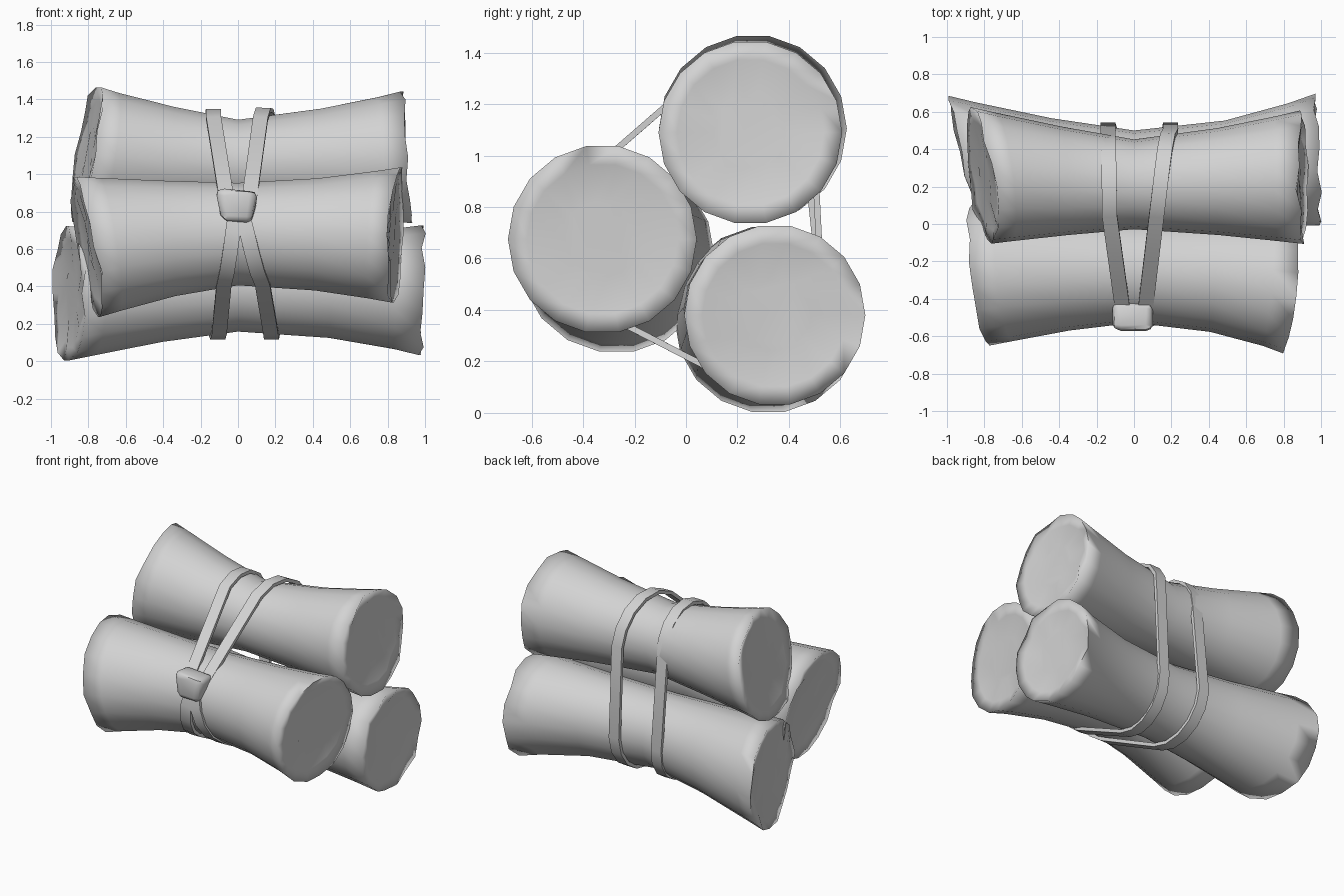
import bpy, bmesh, math, random
from mathutils import Vector

random.seed(4)
if "Cube" in bpy.data.objects:
    bpy.data.objects.remove(bpy.data.objects["Cube"])

grey = bpy.data.materials.new("plain_grey")
grey.use_nodes = True
grey.diffuse_color = (0.65, 0.65, 0.65, 1)
grey.node_tree.nodes["Principled BSDF"].inputs["Base Color"].default_value = grey.diffuse_color

SIDES = 18


def finish(name, bm, angle):
    bmesh.ops.recalc_face_normals(bm, faces=bm.faces)
    mesh = bpy.data.meshes.new(name)
    bm.to_mesh(mesh)
    bm.free()
    mesh.materials.append(grey)
    obj = bpy.data.objects.new(name, mesh)
    bpy.context.collection.objects.link(obj)
    bpy.ops.object.select_all(action="DESELECT")
    obj.select_set(True)
    bpy.context.view_layer.objects.active = obj
    bpy.ops.object.shade_smooth_by_angle(angle=math.radians(angle))
    return obj


def bridge(bm, a, b):
    n = len(a)
    for i in range(n):
        bm.faces.new((a[i], a[(i + 1) % n], b[(i + 1) % n], b[i]))


def log(name, left, mid, right):
    """Waisted log; ends hold x, y, z, radius, the cut's slope over y and z, and the flare."""
    bm = bmesh.new()

    def ring(t, scale=1.0, recess=0.0, wobble=0.0):
        end = left if t < 0 else right
        f = abs(t) ** end[6]
        y, z, r = (m + (e - m) * f for m, e in zip(mid, end[1:4]))
        verts = []
        for i in range(SIDES):
            a = math.tau * i / SIDES
            dy, dz = r * scale * math.cos(a), r * scale * math.sin(a)
            x = (end[0] + end[4] * dy + end[5] * dz) * abs(t)
            x -= math.copysign(recess, t) + random.uniform(-wobble, wobble)
            verts.append(bm.verts.new((x, y + dy, z + dz)))
        return verts

    rings = [ring(t) for t in (-0.85, -0.45, 0, 0.5, 0.85)]
    rings = [ring(-1, wobble=0.014)] + rings + [ring(1, wobble=0.014)]
    for a, b in zip(rings, rings[1:]):
        bridge(bm, a, b)
    # Slightly hollow, uneven cut ends that shade softly into the sides
    for t, rim in ((-1, rings[0]), (1, rings[-1])):
        inner = ring(t, 0.8, 0.015, 0.01)
        core = ring(t, 0.4, 0.022, 0.004)
        bridge(bm, rim, inner)
        bridge(bm, inner, core)
        bm.faces.new(core)
    return finish(name, bm, 120)


TOP, FRONT, BACK = (0.212, 1.055, 0.24), (-0.25, 0.68, 0.278), (0.245, 0.41, 0.255)
log("top_log", (-0.82, 0.26, 1.105, 0.365, -0.15, 0.18, 1.15), TOP,
    (0.9, 0.25, 1.09, 0.357, -0.02, -0.06, 1.35))
log("front_log", (-0.805, -0.27, 0.612, 0.38, -0.12, -0.18, 1.35), FRONT,
    (0.845, -0.325, 0.675, 0.367, 0.1, 0.06, 1.75))
log("back_log", (-0.91, 0.32, 0.363, 0.365, -0.24, 0.0, 1.3), BACK,
    (0.98, 0.345, 0.38, 0.352, -0.04, 0.02, 1.9))


def arc(log_mid, start, stop, gap_start, gap_stop, steps):
    y, z, r = log_mid
    points = []
    for i in range(steps + 1):
        f = i / steps
        a = math.radians(start + (stop - start) * f)
        reach = r + gap_start + (gap_stop - gap_start) * f
        points.append((y + reach * math.cos(a), z + reach * math.sin(a)))
    return points


def strap(name, side, x_top, x_back, x_low, back_gap):
    """Flat strap from the knot, over the bundle and back to the knot."""
    over = arc(TOP, 125, 0, 0.055, back_gap, 5)
    under = arc(BACK, 0, -115, 0.03, 0.026, 5)
    front = arc(FRONT, -115, -205, 0.016, 0.016, 4)
    path = [(side * 0.06, -0.46, 0.86)]
    path += [(x_top + (x_back - x_top) * i / 5, *p) for i, p in enumerate(over)]
    path += [(x_back + (x_low - x_back) * i / 5, *p) for i, p in enumerate(under)]
    path += [(x_low * (0.75 - 0.16 * i), *p) for i, p in enumerate(front)]
    path = [Vector(p) for p in path]
    bm = bmesh.new()
    rows = []
    for i, p in enumerate(path):
        tangent = (path[min(i + 1, len(path) - 1)] - path[max(i - 1, 0)]).normalized()
        out = tangent.cross(Vector((1, 0, 0))).normalized()
        across = tangent.cross(out)
        corners = ((-1, -1), (1, -1), (1, 1), (-1, 1))
        rows.append([bm.verts.new(p + across * 0.04 * u + out * 0.012 * v) for u, v in corners])
    for a, b in zip(rows, rows[1:]):
        bridge(bm, a, b)
    bm.faces.new(rows[0])
    bm.faces.new(rows[-1])
    return finish(name, bm, 40)


strap("right_strap", -1, -0.13, -0.14, -0.1, 0.01)
strap("left_strap", 1, 0.12, 0.195, 0.175, 0.045)

# Lumpy knot, narrower at the bottom
bm = bmesh.new()
bmesh.ops.create_cube(bm, size=1)
bmesh.ops.bevel(bm, geom=list(bm.edges), offset=0.2, segments=2, profile=0.5, affect="EDGES")
for v in bm.verts:
    taper = 0.88 + 0.28 * v.co.z
    v.co = Vector((v.co.x * 0.22 * taper - 0.005, v.co.y * 0.15 - 0.495, v.co.z * 0.17 + 0.83))
    v.co.z -= 0.06 * v.co.x
    v.co += Vector([random.uniform(-0.005, 0.005) for _ in range(3)])
finish("knot", bm, 50)
